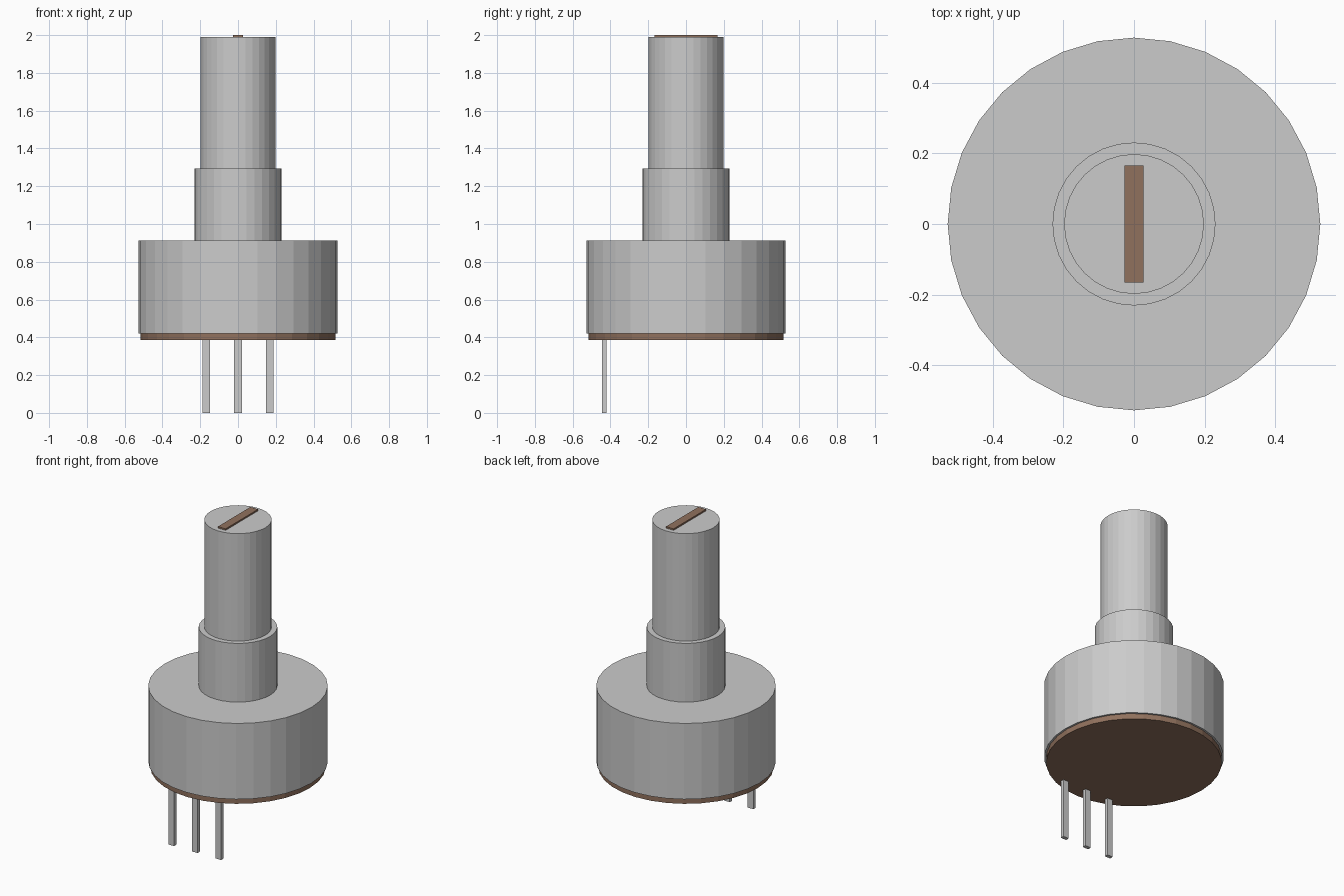
import bpy

if "Cube" in bpy.data.objects:
    bpy.data.objects.remove(bpy.data.objects["Cube"])

brown = bpy.data.materials.new("brown_board")
brown.diffuse_color = (0.28, 0.165, 0.11, 1)
brown.use_nodes = True
brown.node_tree.nodes["Principled BSDF"].inputs["Base Color"].default_value = brown.diffuse_color


def cylinder(name, radius, z0, z1, mat=None):
    bpy.ops.mesh.primitive_cylinder_add(vertices=32, radius=radius, depth=z1 - z0,
                                        location=(0, 0, (z0 + z1) / 2))
    return finish(name, mat)


def box(name, center, size, mat=None):
    bpy.ops.mesh.primitive_cube_add(size=1, location=center)
    bpy.context.object.scale = size
    bpy.ops.object.transform_apply(location=False, rotation=False, scale=True)
    return finish(name, mat)


def finish(name, mat):
    ob = bpy.context.object
    ob.name = name
    if mat:
        ob.data.materials.append(mat)
    return ob


# Stacked round parts, bottom to top
cylinder("base_board", 0.516, 0.385, 0.42, brown)
cylinder("housing", 0.528, 0.42, 0.912)
cylinder("collar", 0.231, 0.912, 1.293)
cylinder("shaft", 0.198, 1.293, 1.99)

# Slot marker across the shaft tip
box("shaft_slot", (0, 0, 1.99), (0.055, 0.332, 0.02), brown)

# Three terminal pins along the front edge
for side, x in (("left", -0.169), ("middle", 0), ("right", 0.169)):
    box(f"pin_{side}", (x, -0.432, 0.195), (0.04, 0.024, 0.39))
